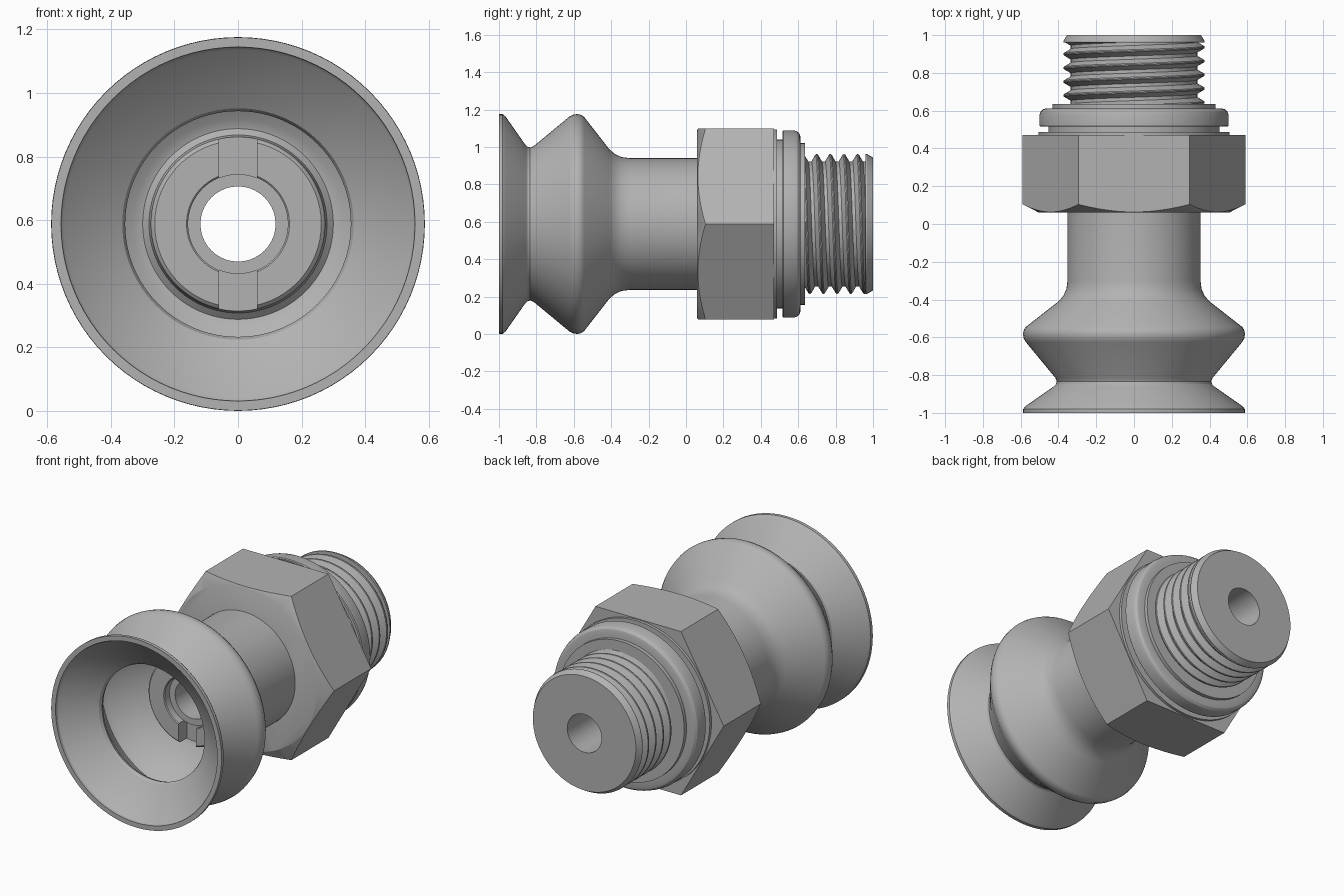
import bpy, bmesh, math
from mathutils import Vector, Matrix

AXIS_Z = 0.588
BORE = 0.118
SEGMENTS = 96

if "Cube" in bpy.data.objects:
    bpy.data.objects.remove(bpy.data.objects["Cube"])

grey = bpy.data.materials.new("plain grey")
grey.use_nodes = True
grey.diffuse_color = (0.45, 0.45, 0.45, 1)
grey.node_tree.nodes["Principled BSDF"].inputs["Base Color"].default_value = grey.diffuse_color


def finish(name, bm):
    """Turn a bmesh into a grey object."""
    bmesh.ops.recalc_face_normals(bm, faces=bm.faces)
    mesh = bpy.data.meshes.new(name)
    bm.to_mesh(mesh)
    bm.free()
    mesh.materials.append(grey)
    obj = bpy.data.objects.new(name, mesh)
    bpy.context.collection.objects.link(obj)
    return obj


def revolve(name, profile):
    """Spin a closed (y, radius) profile around the long axis."""
    bm = bmesh.new()
    verts = [bm.verts.new((0, y, AXIS_Z + r)) for y, r in profile]
    edges = [bm.edges.new((a, b)) for a, b in zip(verts, verts[1:] + verts[:1])]
    bmesh.ops.spin(bm, geom=verts + edges, cent=(0, 0, AXIS_Z), axis=(0, 1, 0),
                   angle=math.tau, steps=SEGMENTS)
    bmesh.ops.remove_doubles(bm, verts=bm.verts, dist=1e-4)
    return finish(name, bm)


def boolean(obj, cutter, operation):
    cutter.hide_render = True
    mod = obj.modifiers.new("cut", "BOOLEAN")
    mod.operation, mod.object, mod.solver = operation, cutter, "EXACT"
    bpy.context.view_layer.objects.active = obj
    bpy.ops.object.modifier_apply(modifier=mod.name)
    bpy.data.objects.remove(cutter)


def smooth(obj):
    bpy.ops.object.select_all(action="DESELECT")
    obj.select_set(True)
    bpy.context.view_layer.objects.active = obj
    bpy.ops.object.shade_smooth_by_angle(angle=math.radians(28))


# Bellows cup with its neck: outer skin, then bore, boss and inner skin
outer = [(-1, 0.587), (-0.98, 0.587), (-0.965, 0.575), (-0.86, 0.425), (-0.848, 0.413),
         (-0.833, 0.409), (-0.815, 0.416), (-0.625, 0.573), (-0.605, 0.584), (-0.58, 0.588),
         (-0.56, 0.583), (-0.545, 0.573), (-0.41, 0.40), (-0.38, 0.374), (-0.345, 0.358),
         (-0.3, 0.352), (0.08, 0.352)]
inner = [(0.08, BORE), (-0.42, BORE), (-0.42, 0.274), (-0.39, 0.28), (-0.372, 0.30),
         (-0.38, 0.33), (-0.55, 0.525), (-0.58, 0.537), (-0.61, 0.525), (-0.81, 0.362),
         (-0.83, 0.355), (-0.85, 0.364), (-0.975, 0.547), (-0.985, 0.555), (-1, 0.557)]
smooth(revolve("bellows_cup", outer + inner))

# Slotted ring inside the cup
ring = revolve("slotted_ring", [(-0.40, 0.157), (-0.495, 0.157), (-0.5, 0.162),
                                (-0.5, 0.262), (-0.492, 0.271), (-0.48, 0.275), (-0.40, 0.275)])
bm = bmesh.new()
bmesh.ops.create_cube(bm, size=1, matrix=Matrix.Translation((0, -0.5, AXIS_Z))
                      @ Matrix.Diagonal((0.118, 0.4, 0.8, 1)))
boolean(ring, finish("slot_cutter", bm), "DIFFERENCE")
smooth(ring)

# Short nozzle tube around the bore
smooth(revolve("nozzle_tube", [(-0.40, BORE), (-0.45, BORE), (-0.45, 0.157), (-0.40, 0.157)]))

# Hexagonal nut, corners chamfered at the front
bm = bmesh.new()
bmesh.ops.create_cone(bm, cap_ends=True, segments=6, radius1=0.589, radius2=0.589, depth=0.41,
                      matrix=Matrix.Translation((0, 0.265, AXIS_Z))
                      @ Matrix.Rotation(math.pi / 2, 4, "X"))
# keep one pair of corners on the x axis
turn = max(bm.verts, key=lambda v: v.co.x).co - Vector((0, 0, AXIS_Z))
bmesh.ops.rotate(bm, verts=bm.verts, cent=(0, 0, AXIS_Z),
                 matrix=Matrix.Rotation(math.atan2(turn.z, turn.x), 3, "Y"))
nut = finish("hex_nut", bm)
boolean(nut, revolve("chamfer_cutter", [(0, 0.40), (0.06, 0.503), (0.12, 0.62),
                                        (0.6, 0.62), (0.6, BORE), (0, BORE)]), "INTERSECT")
smooth(nut)

# Washer, core and end collar of the threaded fitting
smooth(revolve("fitting_core", [
    (0.46, BORE), (0.46, 0.505), (0.487, 0.505), (0.487, 0.452), (0.53, 0.452),
    (0.53, 0.432), (0.635, 0.432), (0.635, 0.33), (0.96, 0.33), (0.96, 0.374),
    (0.968, 0.374), (1, 0.355), (1, BORE)]))

# Rounded sealing ring
smooth(revolve("seal_ring", [(0.515, 0.42), (0.515, 0.495), (0.52, 0.50), (0.578, 0.50),
                             (0.595, 0.495), (0.607, 0.483), (0.612, 0.465), (0.612, 0.42)]))

# Right-handed screw thread as a helical strip, clipped to the shank
PITCH, START, END = 0.073, 0.63, 0.965
TOOTH = [(0, 0.335), (0.16, 0.335), (0.46, 0.372), (0.54, 0.374), (0.62, 0.372), (0.92, 0.335)]
bm = bmesh.new()
columns = []
for i in range(SEGMENTS * 7 + 1):
    turns = i / SEGMENTS
    a = math.tau * turns
    column = []
    for part, r in TOOTH + [(1, TOOTH[0][1])]:
        y = min(max(START + PITCH * (turns + part - 1.6), START), END)
        # turning from +z towards +x as y grows
        column.append(bm.verts.new((r * math.sin(a), y, AXIS_Z + r * math.cos(a))))
    columns.append(column)
for a, b in zip(columns, columns[1:]):
    for j in range(len(TOOTH)):
        quad = (a[j], a[j + 1], b[j + 1], b[j])
        ys = [v.co.y for v in quad]
        if max(ys) > START + 1e-5 and min(ys) < END - 1e-5:
            bm.faces.new(quad)
bmesh.ops.delete(bm, geom=[v for v in bm.verts if not v.link_faces], context="VERTS")
bmesh.ops.remove_doubles(bm, verts=bm.verts, dist=1e-5)
smooth(finish("screw_thread", bm))
